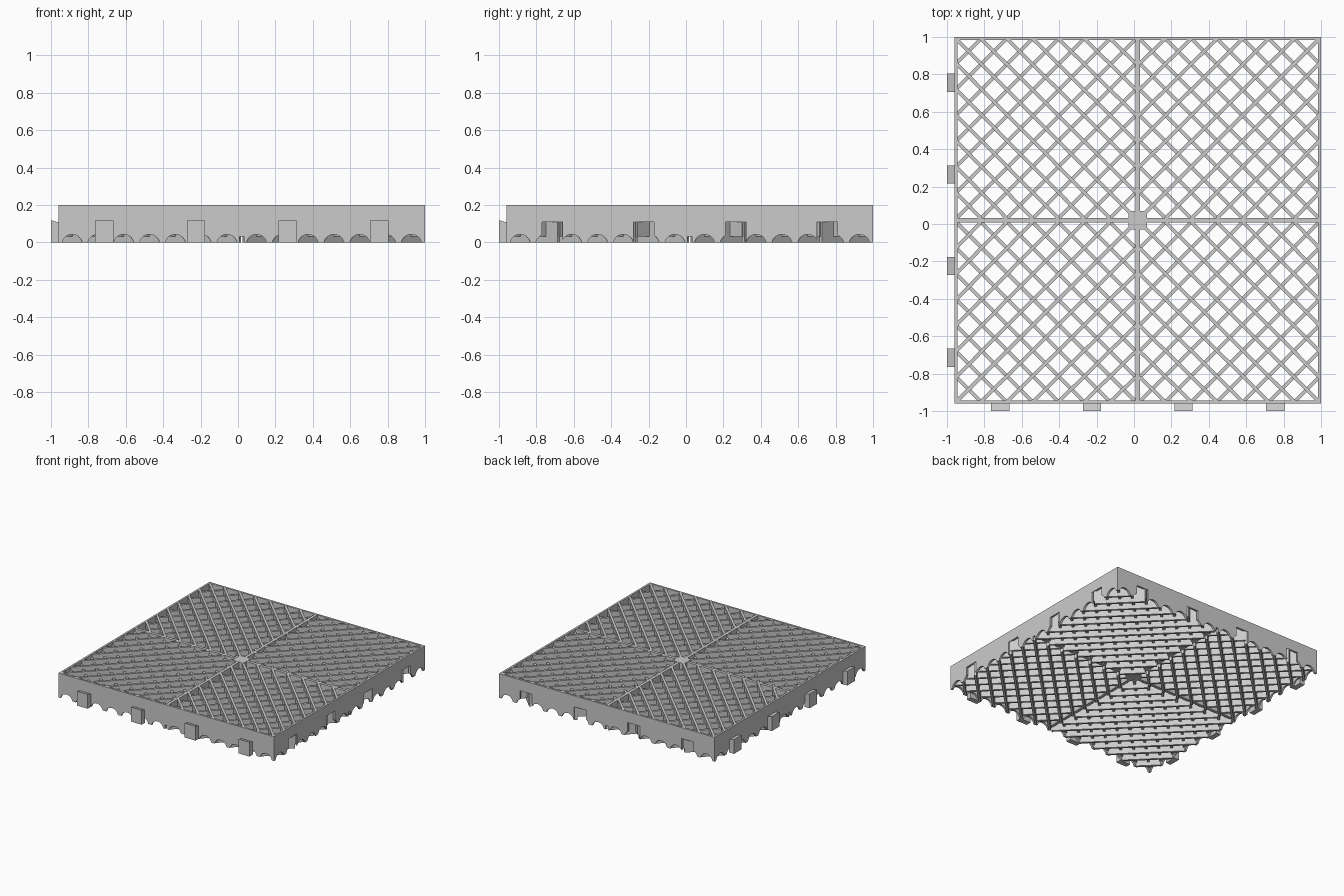
import bpy, bmesh, math
from mathutils import Vector, Matrix

if "Cube" in bpy.data.objects:
    bpy.data.objects.remove(bpy.data.objects["Cube"])

C = 0.02            # tile centre in x and y
H = 0.98            # half size of the frame
T = 0.016           # frame wall thickness
O, P, N = 0.01, 0.138, 7   # lattice origin, pitch and cells per quadrant
L = N * P
CLIPS = [-0.735, -0.245, 0.245, 0.735]
ARCHES = [s * (O + P * (k + 0.5)) for k in range(N) for s in (-1, 1)]


def finish(name, bm):
    bmesh.ops.recalc_face_normals(bm, faces=bm.faces)
    me = bpy.data.meshes.new(name)
    bm.to_mesh(me)
    bm.free()
    ob = bpy.data.objects.new(name, me)
    ob.location = (C, C, 0)
    bpy.context.collection.objects.link(ob)
    return ob


def prism(bm, pts, vec):
    f = bm.faces.new([bm.verts.new(p) for p in pts])
    r = bmesh.ops.extrude_face_region(bm, geom=[f])
    bmesh.ops.translate(bm, vec=Vector(vec),
                        verts=[g for g in r['geom'] if isinstance(g, bmesh.types.BMVert)])


def box(bm, x0, x1, y0, y1, z0, z1):
    prism(bm, [(x0, y0, z0), (x1, y0, z0), (x1, y1, z0), (x0, y1, z0)], (0, 0, z1 - z0))


def rib(bm, a, b, z0, z1, w=0.019):
    a, b = Vector(a), Vector(b)
    d = (b - a).normalized()
    n = Vector((-d.y, d.x)) * w / 2
    prism(bm, [(*p, z0) for p in (a + n, b + n, b - n, a - n)], (0, 0, z1 - z0))


# Lower edge of a wall: arches, centre notch and optional clip slots
R, ZC = 0.0548, -0.012
AW = math.sqrt(R * R - ZC * ZC)


def lower_edge(u, slots):
    z = 0.0
    for a in ARCHES:
        if abs(u - a) < AW:
            z = max(z, ZC + math.sqrt(R * R - (u - a) ** 2))
    if abs(u) < 0.012:
        z = max(z, 0.032)
    if slots and any(abs(u - c) < 0.055 for c in CLIPS):
        z = 0.11
    return z


def wall(name, angle, slots):
    us = {-H, H}
    for a in ARCHES:
        us.update(a - AW * math.cos(math.pi * i / 12) for i in range(13))
    for c, w in [(0, 0.012)] + ([(c, 0.055) for c in CLIPS] if slots else []):
        for e in (c - w, c + w):
            us.update((e - 1e-4, e + 1e-4))
    pts = [(u, -H, lower_edge(u, slots)) for u in sorted(us)]
    pts += [(H, -H, 0.2), (-H, -H, 0.2)]
    bm = bmesh.new()
    prism(bm, pts, (0, T, 0))
    bmesh.ops.rotate(bm, cent=(0, 0, 0), matrix=Matrix.Rotation(angle, 3, 'Z'), verts=bm.verts)
    finish(name, bm)


# Frame: tabs on front and left, slots on right and back
wall("front_wall", 0, False)
wall("right_wall", math.pi / 2, True)
wall("back_wall", math.pi, True)
wall("left_wall", -math.pi / 2, False)

# Connector tabs with sloped tops
for name, left in (("front_tabs", False), ("left_tabs", True)):
    bm = bmesh.new()
    for c in CLIPS:
        prof = [(-1.02, 0), (-H + 0.004, 0), (-H + 0.004, 0.106), (-1.02, 0.118)]
        if left:
            prism(bm, [(d, c - 0.049, z) for d, z in prof], (0, 0.098, 0))
        else:
            prism(bm, [(c - 0.049, d, z) for d, z in prof], (0.098, 0, 0))
    finish(name, bm)

# Centre cross bars and hub
E = H - T / 2
bm = bmesh.new()
box(bm, -0.012, 0.012, -E, E, 0.032, 0.199)
box(bm, -E, E, -0.012, 0.012, 0.032, 0.199)
finish("cross_bars", bm)
bm = bmesh.new()
box(bm, -0.05, 0.05, -0.05, 0.05, 0.032, 0.2)
finish("centre_hub", bm)

# Lattice: high ribs radiate from the centre, lower ribs cross them
radial, ring = bmesh.new(), bmesh.new()
for sx in (-1, 1):
    for sy in (-1, 1):
        def q(u, v):
            return (sx * (O + min(u, L - 0.005)), sy * (O + min(v, L - 0.005)))
        for k in range(N):
            c = k * P
            rib(radial, q(c, 0), q(L, L - c), 0.03, 0.199)
            if k:
                rib(radial, q(0, c), q(L - c, L), 0.03, 0.199)
        for k in range(1, 2 * N):
            d = k * P
            if k <= N:
                rib(ring, q(0, d), q(d, 0), 0.0, 0.175)
            else:
                rib(ring, q(d - L, L), q(L, d - L), 0.0, 0.175)
finish("radial_ribs", radial)
finish("ring_ribs", ring)
